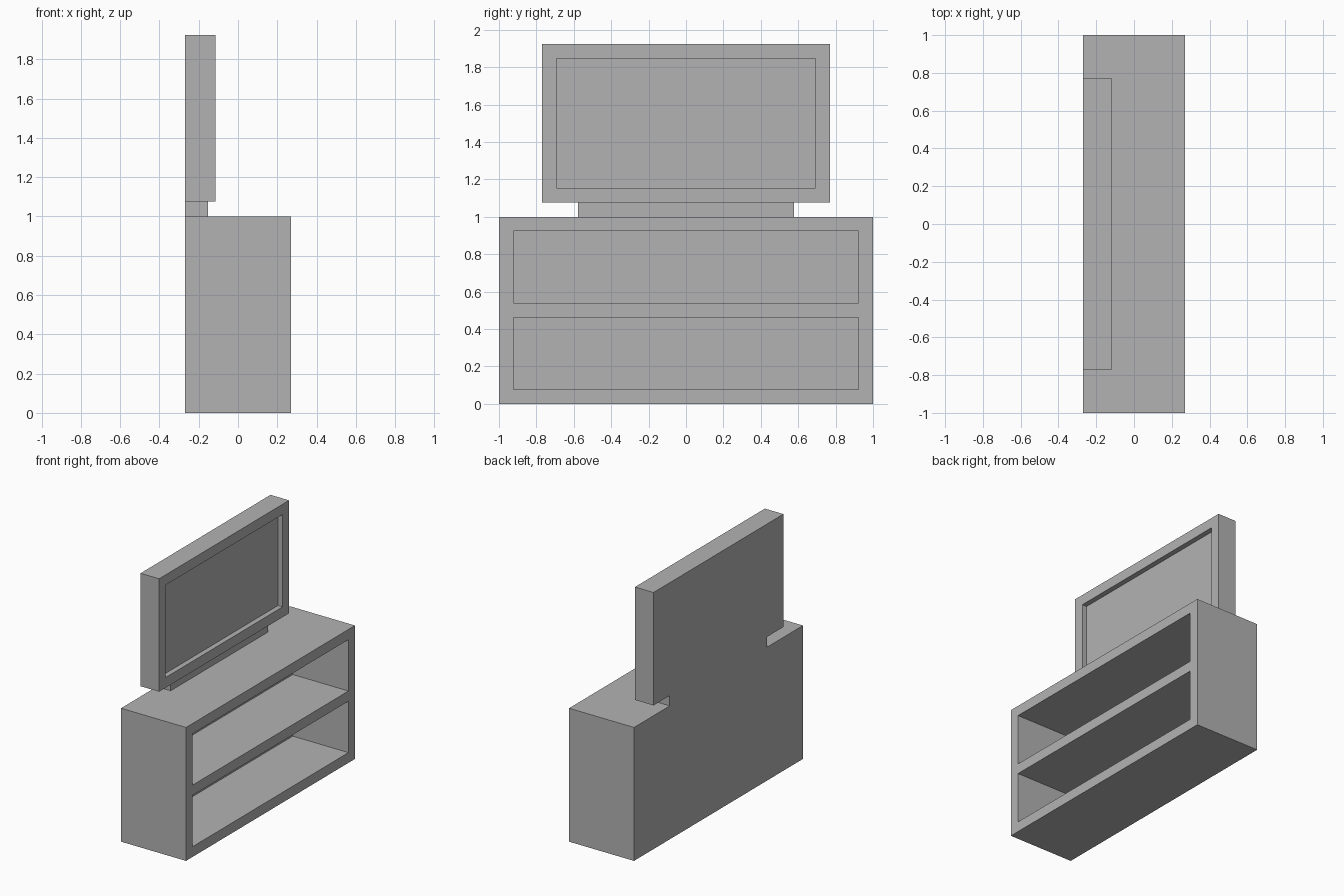
import bpy

# Remove the default cube
if "Cube" in bpy.data.objects:
    bpy.data.objects.remove(bpy.data.objects["Cube"], do_unlink=True)

U = 1 / 13          # board thickness, the unit of every size
BACK = -3.5         # flush back plane, in board units
FRONT = 3.5

grey = bpy.data.materials.new("plain grey")
grey.use_nodes = True
grey.diffuse_color = (0.45, 0.45, 0.45, 1)
grey.node_tree.nodes["Principled BSDF"].inputs["Base Color"].default_value = (0.45, 0.45, 0.45, 1)


def box(name, x, half_width, z):
    """Box spanning x and z ranges, symmetric in y, in board units."""
    bpy.ops.mesh.primitive_cube_add(size=1)
    ob = bpy.context.object
    ob.name = ob.data.name = name
    for v in ob.data.vertices:
        v.co = (x[v.co.x > 0] * U, half_width * U * (1 if v.co.y > 0 else -1), z[v.co.z > 0] * U)
    ob.data.materials.append(grey)
    return ob


def cut(target, x, half_width, z):
    """Carve a box-shaped recess out of the target."""
    cutter = box("recess_cutter", x, half_width, z)
    cutter.hide_render = True
    mod = target.modifiers.new("recess", 'BOOLEAN')
    mod.operation = 'DIFFERENCE'
    mod.solver = 'EXACT'
    mod.object = cutter
    bpy.context.view_layer.objects.active = target
    bpy.ops.object.modifier_apply(modifier=mod.name)
    bpy.data.objects.remove(cutter, do_unlink=True)


# Cabinet with two open shelves
cabinet = box("cabinet", (BACK, FRONT), 13, (0, 13))
for bottom in (1, 7):
    cut(cabinet, (BACK + 1, FRONT + 1), 12, (bottom, bottom + 5))

# Low stand along the back edge
box("screen_stand", (BACK, BACK + 1.5), 7.5, (13, 14))

# Screen with a shallow recessed display
screen = box("screen", (BACK, BACK + 2), 10, (14, 25))
cut(screen, (BACK + 1.5, BACK + 3), 9, (15, 24))
